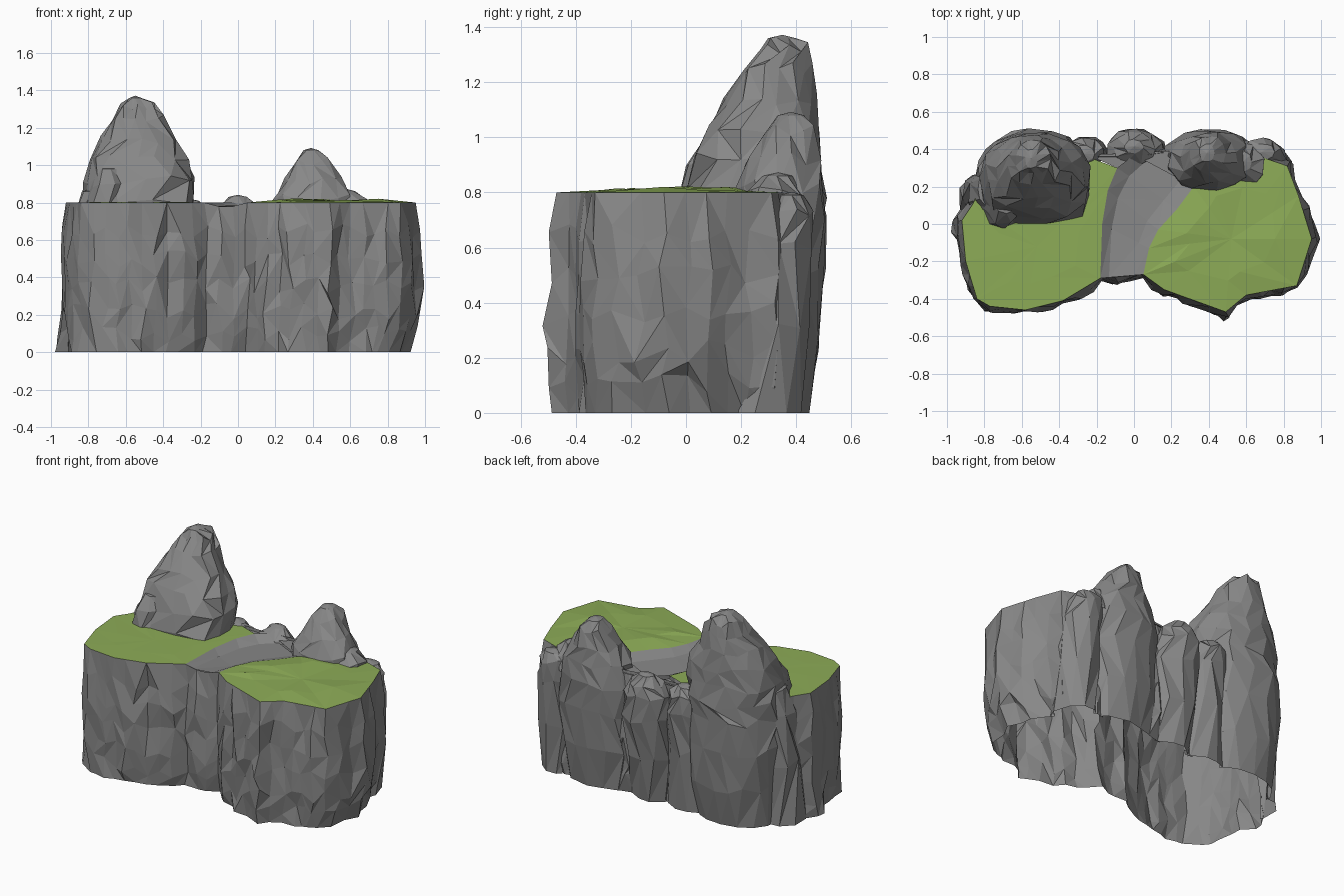
import bpy, bmesh, math, random
from mathutils import Vector
from mathutils.bvhtree import BVHTree

if "Cube" in bpy.data.objects:
    bpy.data.objects.remove(bpy.data.objects["Cube"], do_unlink=True)


def material(name, colour):
    m = bpy.data.materials.new(name)
    m.use_nodes = True
    m.diffuse_color = (*colour, 1)
    bsdf = m.node_tree.nodes["Principled BSDF"]
    bsdf.inputs["Base Color"].default_value = (*colour, 1)
    bsdf.inputs["Roughness"].default_value = 0.9
    return m


STONE = material("grey stone", (0.245, 0.245, 0.245))
GRASS = material("grass green", (0.265, 0.41, 0.095))
TOP = 0.8
UP = Vector((0.011, 0.013, 1)).normalized()
rocks = []   # (name, bmesh, tree, base height)


def skin(bm, rings, rng):
    """Join rings of vertices with triangles whose diagonals vary."""
    for low, high in zip(rings, rings[1:]):
        n = len(low)
        for i in range(n):
            j = (i + 1) % n
            a, b, c, d = low[i], low[j], high[j], high[i]
            tris = ((a, b, c), (a, c, d)) if rng.random() < 0.5 else ((a, b, d), (b, c, d))
            for t in tris:
                bm.faces.new(t)


def fan(bm, ring, centre):
    hub = bm.verts.new(centre)
    for a, b in zip(ring, ring[1:] + ring[:1]):
        bm.faces.new((a, b, hub))
    return hub


def inside(tree, base, point):
    """Count the surfaces above a point: an odd number means it is enclosed."""
    if point.z < base - 0.001:
        return False
    count, origin = 0, point.copy()
    while count < 20:
        hit = tree.ray_cast(origin, UP)[0]
        if hit is None:
            break
        count += 1
        origin = hit + UP * 0.0001
    return count % 2 == 1


def finish(name, bm, mat, cuts, solids):
    """Trim whatever is buried in other solids, then make the object."""
    bmesh.ops.triangulate(bm, faces=bm.faces[:])
    bmesh.ops.subdivide_edges(bm, edges=bm.edges[:], cuts=cuts, use_grid_fill=True)
    for tree, base, lift in solids:
        buried = {v for v in bm.verts if inside(tree, base, v.co + Vector((0, 0, lift)))}
        gone = [f for f in bm.faces if all(v in buried for v in f.verts)]
        bmesh.ops.delete(bm, geom=gone, context="FACES")
    mesh = bpy.data.meshes.new(name)
    bm.to_mesh(mesh)
    bm.free()
    mesh.materials.append(mat)
    bpy.context.collection.objects.link(bpy.data.objects.new(name, mesh))


# Rim of the plateau, counter-clockwise, split at the trough in the middle
RIGHT_RIM = [(-0.86, 0.11), (-0.92, 0.02), (-0.90, -0.2), (-0.84, -0.4), (-0.77, -0.44),
             (-0.58, -0.46), (-0.38, -0.41), (-0.18, -0.29)]
LEFT_RIM = [(0.05, -0.27), (0.16, -0.35), (0.49, -0.47), (0.6, -0.38), (0.87, -0.33),
            (0.95, -0.08), (0.88, 0.15), (0.82, 0.31)]
BACK_RIM = [(0.62, 0.38), (0.3, 0.4), (0.0, 0.36), (-0.25, 0.36), (-0.7, 0.35), (-0.8, 0.25)]
# Edges of the trough from front to back
PATH_RIGHT = [(-0.18, -0.29), (-0.17, 0.0), (-0.14, 0.18), (-0.09, 0.3)]
PATH_LEFT = [(0.05, -0.27), (0.08, -0.13), (0.13, -0.03), (0.23, 0.08), (0.32, 0.2)]


def build_cliff():
    rng = random.Random(4)
    rim = RIGHT_RIM + LEFT_RIM + BACK_RIM
    pts = []
    for a, b in zip(rim, rim[1:] + rim[:1]):
        a, b = Vector(a), Vector(b)
        steps = max(1, round((b - a).length / 0.075))
        pts += [a.lerp(b, k / steps) for k in range(steps)]
    n = len(pts)
    crevices = (-0.83, -0.6, -0.4, -0.19, 0.05, 0.2, 0.53, 0.7, 0.86)
    normals, column = [], []
    for i, p in enumerate(pts):
        t = pts[(i + 1) % n] - pts[i - 1]
        normals.append(Vector((t.y, -t.x)).normalized())
        crack = min(abs(p.x - c) for c in crevices) < 0.03
        column.append(rng.uniform(-0.022, -0.005) if crack else rng.uniform(0, 0.018))
    heights = (0, 0.1, 0.22, 0.36, 0.5, 0.65, TOP)
    swell = (0.004, 0.01, 0.018, 0.022, 0.018, 0.01, 0)
    bm = bmesh.new()
    rings = []
    for k, z in enumerate(heights):
        ring = []
        for i, p in enumerate(pts):
            q, h = p.copy(), z
            if k == len(heights) - 1:
                if -0.17 < p.x < 0.04 and p.y < 0:
                    h -= 0.02
            else:
                q += normals[i] * (swell[k] + column[i] + rng.uniform(-0.014, 0.014))
                q += Vector((-normals[i].y, normals[i].x)) * rng.uniform(-0.02, 0.02)
                # The foot leans towards one end
                if k < 2 and (p.x > 0.75 or (p.x < -0.8 and p.y > -0.12)):
                    q.x -= 0.05 - 0.025 * k
                if k:
                    h += rng.uniform(-0.045, 0.045)
            ring.append(bm.verts.new((q.x, q.y, h)))
        rings.append(ring)
    skin(bm, rings, rng)
    # A lid closes the wall only while the buried faces are found
    lid = fan(bm, rings[-1], (0, 0, TOP))
    tree = BVHTree.FromBMesh(bm)
    bm.verts.remove(lid)
    return bm, tree


def meadow(name, outline, centre, relief, seed, solids):
    """Grass sheet with an inner ring of gentle lumps."""
    rng = random.Random(seed)
    bm = bmesh.new()
    c = Vector(centre)
    outer = [bm.verts.new((x, y, TOP)) for x, y in outline]
    inner = []
    for p in outline:
        q = c.lerp(Vector(p), rng.uniform(0.5, 0.65))
        inner.append(bm.verts.new((q.x, q.y, TOP + rng.uniform(0.2, 1) * relief)))
    skin(bm, [outer, inner], rng)
    fan(bm, inner, (c.x, c.y, TOP + relief * 0.4))
    finish(name, bm, GRASS, 5, solids)


def trough(solids):
    """Sunken stone path with sloping banks, and the ledge behind it."""
    bm = bmesh.new()
    left = [Vector(p) for p in PATH_LEFT]
    right = [Vector(p) for p in PATH_RIGHT] + [Vector((0.0, 0.37))]
    rows = []
    for k, (a, b) in enumerate(zip(right, left)):
        h = TOP - 0.02 if k == 0 else TOP - 0.035
        section = [(a, TOP), (a.lerp(b, 0.2), h), (a.lerp(b, 0.78), h + 0.006), (b, TOP)]
        rows.append([bm.verts.new((p.x, p.y, z)) for p, z in section])
    for r, s in zip(rows, rows[1:]):
        for i in range(3):
            bm.faces.new((r[i], r[i + 1], s[i + 1], s[i]))
    finish("path_trough", bm, STONE, 3, solids)
    bm = bmesh.new()
    ledge = ((-0.09, 0.3), (0.0, 0.37), (0.32, 0.2), (0.36, 0.4), (0.0, 0.38), (-0.25, 0.37))
    bm.faces.new([bm.verts.new((x, y, TOP - 0.02)) for x, y in ledge])
    finish("back_ledge", bm, STONE, 3, solids)


def rock(name, sections, sides, seed, rough=0.07, blunt=2):
    """Craggy column lofted through (z, x min, x max, y min, y max)."""
    rng = random.Random(seed)
    bm = bmesh.new()
    rings = []
    spine = [rng.uniform(-rough, rough) * 0.7 for _ in range(sides)]
    for k, (z, x0, x1, y0, y1) in enumerate(sections):
        ring = []
        for i in range(sides):
            a = math.tau * (i + 0.5 * (k % 2) + rng.uniform(-0.2, 0.2)) / sides
            c, s = math.cos(a), math.sin(a)
            r = 1.02 + spine[i] + rng.uniform(-rough, rough)
            if s < 0:   # a blunter face towards the front
                r *= (abs(c) ** blunt + abs(s) ** blunt) ** (-1 / blunt)
            x = (x0 + x1) / 2 + (x1 - x0) / 2 * r * c
            y = (y0 + y1) / 2 + (y1 - y0) / 2 * r * s
            h = z + (rng.uniform(-0.025, 0.025) if 0 < k < len(sections) - 1 else 0)
            ring.append(bm.verts.new((x, y, h)))
        rings.append(ring)
    skin(bm, rings, rng)
    z, x0, x1, y0, y1 = sections[-1]
    fan(bm, rings[-1], ((x0 + x1) / 2, (y0 + y1) / 2, z + 0.012))
    rocks.append((name, bm, BVHTree.FromBMesh(bm), sections[0][0]))


# Tall peak and its shoulders
rock("tall_peak", [(0, -0.8, -0.3, 0.1, 0.44), (0.25, -0.82, -0.28, 0.1, 0.48),
                   (0.5, -0.83, -0.27, 0.06, 0.5), (0.7, -0.83, -0.25, 0.02, 0.5),
                   (0.8, -0.83, -0.24, 0.0, 0.5), (0.92, -0.82, -0.24, 0.03, 0.49),
                   (1.03, -0.78, -0.27, 0.09, 0.48), (1.14, -0.73, -0.34, 0.14, 0.47),
                   (1.25, -0.67, -0.4, 0.21, 0.46), (1.32, -0.63, -0.45, 0.27, 0.45),
                   (1.36, -0.58, -0.52, 0.3, 0.4)], 15, 11, 0.045, 3.2)
rock("peak_shoulder", [(0.78, -0.81, -0.59, -0.04, 0.25), (0.9, -0.79, -0.6, -0.01, 0.25),
                       (0.98, -0.75, -0.62, 0.05, 0.22)], 8, 3)
rock("side_shoulder", [(0, -0.95, -0.65, 0.0, 0.28), (0.4, -0.92, -0.66, 0.02, 0.29),
                       (0.72, -0.89, -0.68, 0.05, 0.29), (0.86, -0.84, -0.7, 0.09, 0.27)], 9, 8)

# Lower peak with smaller crags beside it
rock("low_peak", [(0, 0.16, 0.62, 0.15, 0.44), (0.25, 0.15, 0.64, 0.15, 0.48),
                  (0.5, 0.15, 0.66, 0.15, 0.5), (0.7, 0.16, 0.64, 0.16, 0.51),
                  (0.82, 0.19, 0.62, 0.18, 0.5), (0.92, 0.25, 0.55, 0.22, 0.49),
                  (1.02, 0.3, 0.49, 0.28, 0.47), (1.08, 0.35, 0.43, 0.33, 0.43)], 13, 21, 0.05)
rock("outer_crag", [(0, 0.55, 0.82, 0.1, 0.42), (0.3, 0.55, 0.85, 0.12, 0.44),
                    (0.6, 0.55, 0.82, 0.2, 0.46), (0.74, 0.57, 0.79, 0.28, 0.46),
                    (0.79, 0.62, 0.75, 0.34, 0.43)], 10, 6, 0.04)
rock("side_crag", [(0.7, 0.5, 0.72, 0.2, 0.45), (0.8, 0.52, 0.7, 0.21, 0.43),
                   (0.86, 0.54, 0.63, 0.28, 0.39)], 8, 9, 0.05)

# Rounded columns between the peaks
rock("middle_column", [(0, -0.14, 0.17, 0.2, 0.42), (0.3, -0.16, 0.18, 0.2, 0.46),
                       (0.55, -0.16, 0.18, 0.25, 0.5), (0.7, -0.15, 0.15, 0.3, 0.51),
                       (0.78, -0.11, 0.11, 0.32, 0.49), (0.83, -0.05, 0.05, 0.38, 0.45)], 10, 14)
rock("narrow_column", [(0, -0.4, -0.1, 0.2, 0.41), (0.4, -0.4, -0.11, 0.2, 0.44),
                       (0.65, -0.38, -0.14, 0.26, 0.47), (0.76, -0.37, -0.16, 0.29, 0.46),
                       (0.81, -0.33, -0.21, 0.33, 0.42)], 10, 17, 0.04)

# Trim every part against the others so that one open shell remains
cliff, cliff_tree = build_cliff()
rock_solids = [(tree, base, 0) for _, _, tree, base in rocks]
finish("cliff_wall", cliff, STONE, 2, rock_solids)
meadow("right_meadow", RIGHT_RIM[:-1] + PATH_RIGHT + BACK_RIM[3:],
       (-0.52, -0.12), 0.003, 2, rock_solids)
meadow("left_meadow", PATH_LEFT[::-1] + LEFT_RIM[1:] + [(0.62, 0.38), (0.36, 0.38)],
       (0.52, -0.08), 0.022, 5, rock_solids)
trough(rock_solids)
for k, (name, bm, _, _) in enumerate(rocks):
    others = rock_solids[:k] + rock_solids[k + 1:] + [(cliff_tree, 0, 0.04)]
    finish(name, bm, STONE, 2, others)
